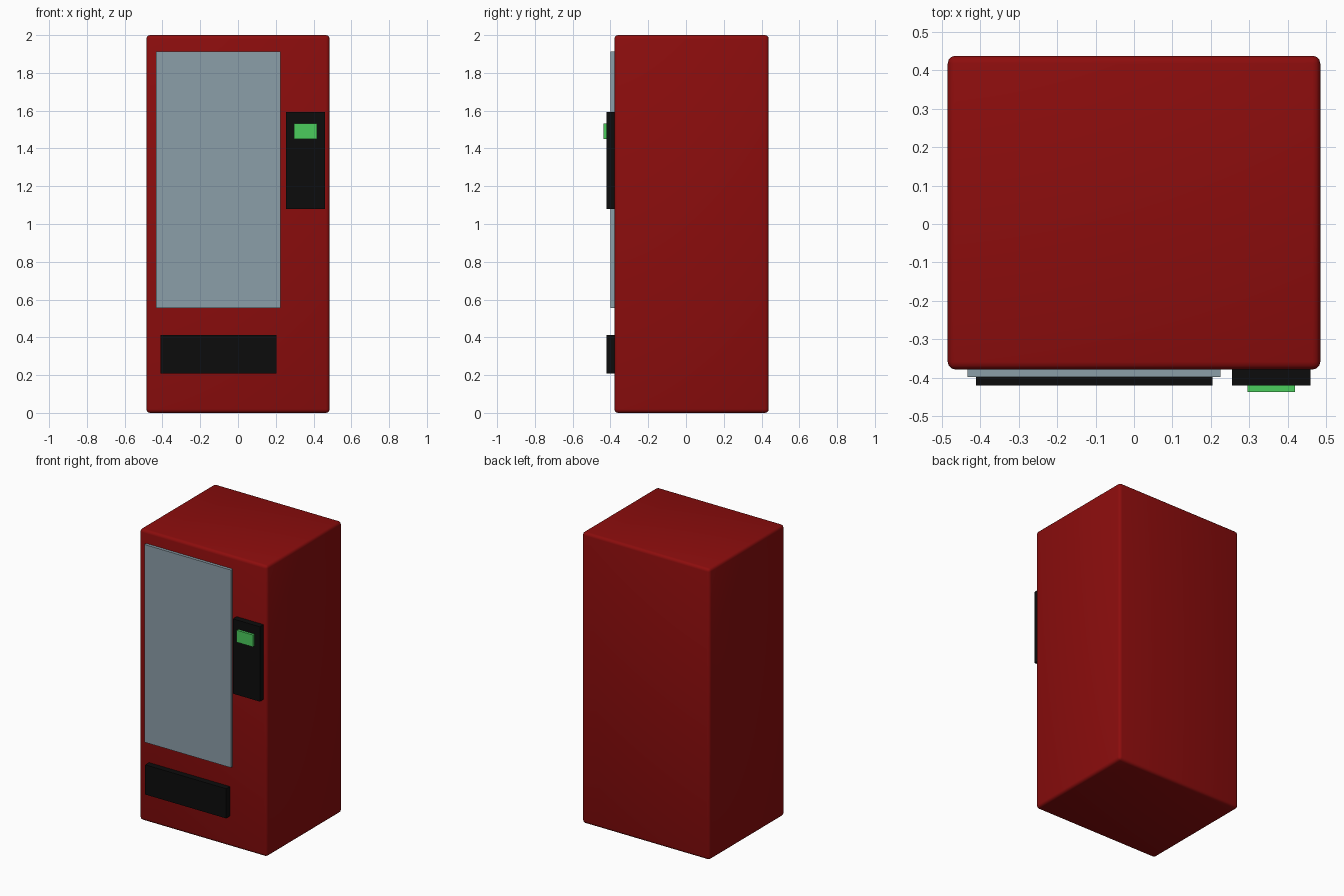
import bpy

if "Cube" in bpy.data.objects:
    bpy.data.objects.remove(bpy.data.objects["Cube"])


def material(name, rgb):
    m = bpy.data.materials.new(name)
    m.diffuse_color = (*rgb, 1.0)
    m.use_nodes = True
    m.node_tree.nodes["Principled BSDF"].inputs["Base Color"].default_value = m.diffuse_color
    return m


RED = material("dark_red", (0.263, 0.0039, 0.0039))
BLACK = material("black", (0.0039, 0.0039, 0.0039))
GLASS = material("grey_blue_glass", (0.26, 0.342, 0.393))
GREEN = material("display_green", (0.07, 0.604, 0.107))


def box(name, x, y, z, mat, bevel=0.0):
    """Box spanning the given (min, max) ranges, with optional rounded edges."""
    centre = [(r[0] + r[1]) / 2 for r in (x, y, z)]
    size = [r[1] - r[0] for r in (x, y, z)]
    bpy.ops.mesh.primitive_cube_add(size=1, location=centre)
    ob = bpy.context.object
    ob.name = name
    ob.scale = size
    bpy.ops.object.transform_apply(location=False, rotation=False, scale=True)
    ob.data.materials.append(mat)
    if bevel:
        mod = ob.modifiers.new("rounded_edges", 'BEVEL')
        mod.width = bevel
        mod.segments = 3
        bpy.ops.object.modifier_apply(modifier=mod.name)
        bpy.ops.object.shade_smooth_by_angle(angle=0.6)
    return ob


FRONT = -0.379  # front face of the cabinet
BACK = FRONT + 0.02  # plates sink slightly into the cabinet

# Cabinet
box("cabinet", (-0.485, 0.485), (FRONT, 0.438), (0, 2), RED, 0.02)
# Display window
box("window", (-0.433, 0.225), (-0.399, BACK), (0.555, 1.913), GLASS)
# Collection flap
box("collection_flap", (-0.411, 0.204), (-0.42, BACK), (0.209, 0.413), BLACK)
# Payment panel and its screen
box("payment_panel", (0.255, 0.46), (-0.42, BACK), (1.08, 1.594), BLACK)
box("payment_screen", (0.296, 0.419), (-0.437, -0.41), (1.451, 1.533), GREEN)
